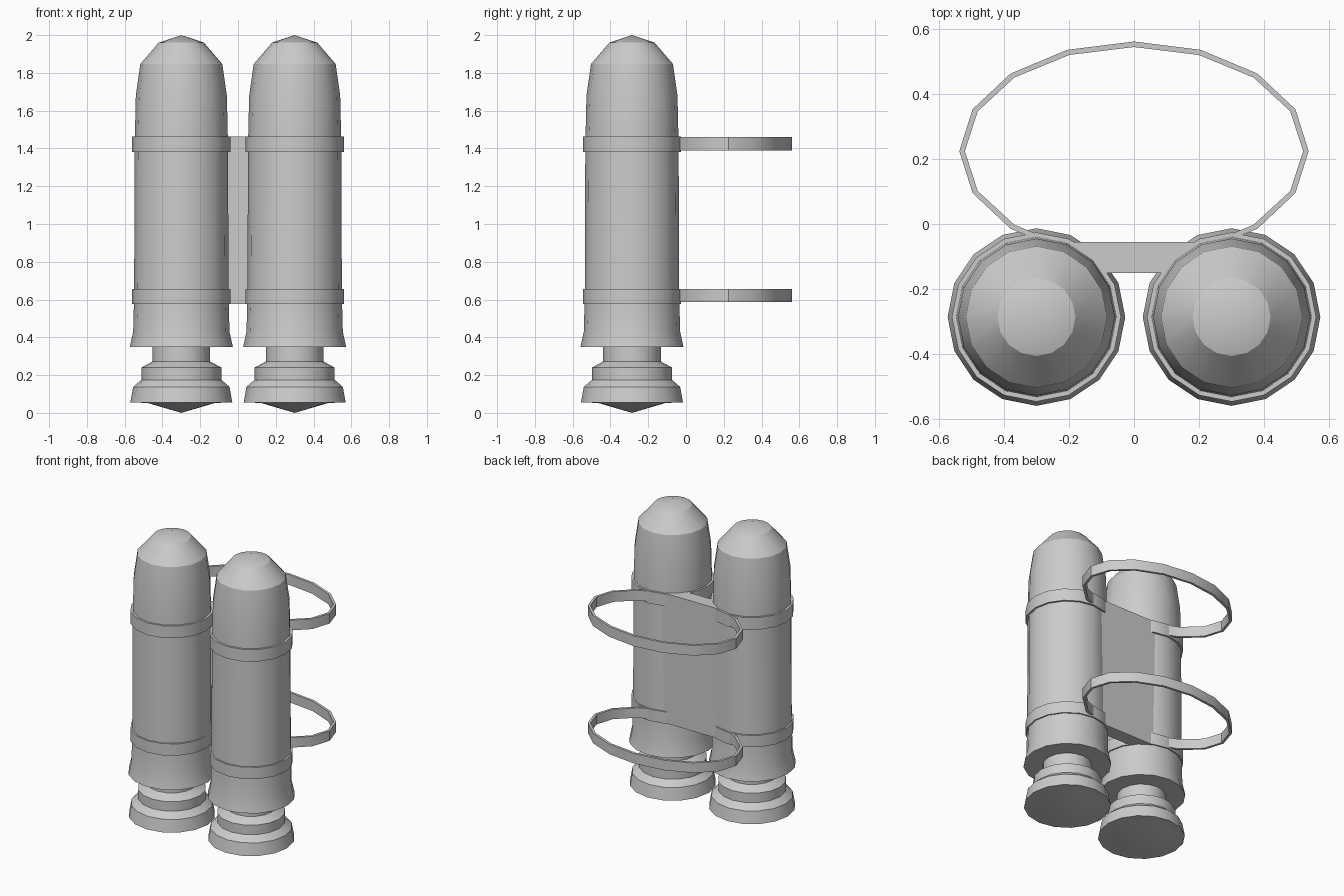
import bpy, bmesh
from math import sin, cos, tau, radians

if "Cube" in bpy.data.objects:
    bpy.data.objects.remove(bpy.data.objects["Cube"])

SIDES = 16
TANK_Y = -0.286


def finish(name, bm, angle=30):
    bmesh.ops.recalc_face_normals(bm, faces=bm.faces)
    mesh = bpy.data.meshes.new(name)
    bm.to_mesh(mesh)
    bm.free()
    ob = bpy.data.objects.new(name, mesh)
    bpy.context.collection.objects.link(ob)
    bpy.ops.object.select_all(action='DESELECT')
    ob.select_set(True)
    bpy.context.view_layer.objects.active = ob
    bpy.ops.object.shade_smooth_by_angle(angle=radians(angle))
    return ob


def loft(name, profile, centre, closed=False):
    """Revolve (rx, ry, z) points; a zero radius becomes a pole."""
    bm = bmesh.new()
    cx, cy = centre
    rings = []
    for rx, ry, z in profile:
        n = 1 if rx == 0 else SIDES
        rings.append([bm.verts.new((cx + rx * cos(tau * i / SIDES),
                                    cy + ry * sin(tau * i / SIDES), z)) for i in range(n)])
    pairs = list(zip(rings, rings[1:]))
    if closed:
        pairs.append((rings[-1], rings[0]))
    for a, b in pairs:
        for i in range(SIDES):
            j = (i + 1) % SIDES
            quad = [a[i % len(a)], a[j % len(a)], b[j % len(b)], b[i % len(b)]]
            bm.faces.new(list(dict.fromkeys(quad)))
    return finish(name, bm)


def lathe(name, profile, x, closed=False):
    return loft(name, [(r, r, z) for r, z in profile], (x, TANK_Y), closed)


tank = [(0, 2.0), (0.12, 1.96), (0.217, 1.847), (0.241, 1.68), (0.247, 1.42),
        (0.25, 0.62), (0.255, 0.43), (0.273, 0.348), (0, 0.348)]
nozzle = [(0.153, 0.36), (0.153, 0.272), (0.212, 0.24), (0.212, 0.175),
          (0.255, 0.138), (0.27, 0.055), (0.18, 0.053), (0, 0.0)]

for side, x in (("left", -0.3), ("right", 0.3)):
    lathe(f"tank_{side}", tank, x)
    lathe(f"nozzle_{side}", nozzle, x)
    # Raised bands around the tank
    for level, lo, hi in (("upper", 1.38, 1.463), ("lower", 0.577, 0.657)):
        lathe(f"band_{level}_{side}",
              [(0.235, lo), (0.26, lo), (0.26, hi), (0.235, hi)], x, True)

# Connecting back plate
bm = bmesh.new()
bmesh.ops.create_cube(bm, size=1)
for v in bm.verts:
    v.co = (v.co.x * 0.46, v.co.y * 0.095 - 0.103, v.co.z * 0.887 + 1.021)
finish("back_plate", bm)

# Oval harness straps
for level, lo, hi in (("upper", 1.39, 1.46), ("lower", 0.588, 0.656)):
    rx, ry, t = 0.537, 0.337, 0.017
    loft(f"strap_{level}", [(rx, ry, lo), (rx, ry, hi),
                            (rx - t, ry - t, hi), (rx - t, ry - t, lo)], (0, 0.224), True)
